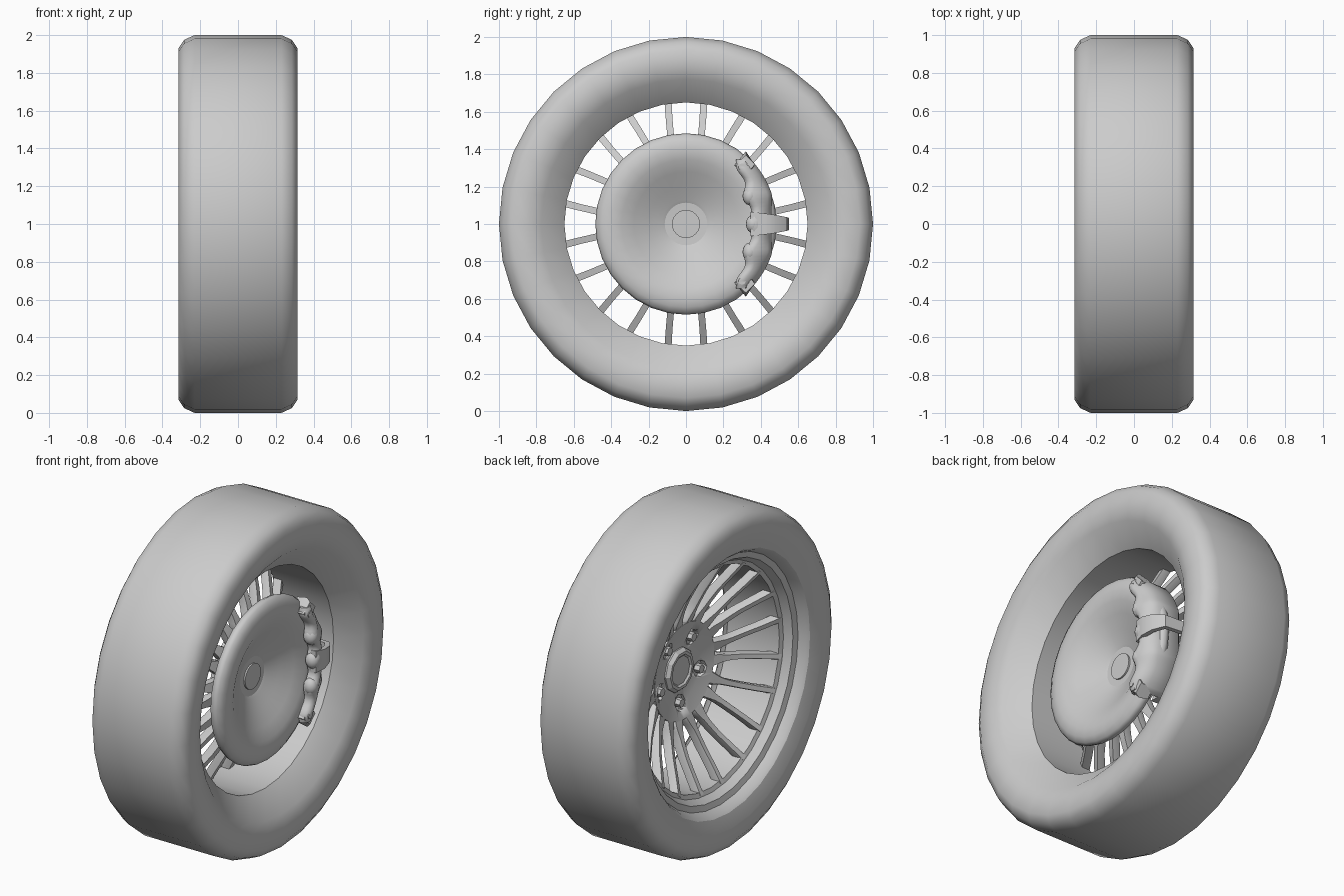
import bpy, bmesh, math
from mathutils import Matrix, Vector

if "Cube" in bpy.data.objects:
    bpy.data.objects.remove(bpy.data.objects["Cube"])

CENTRE = Vector((0, 0, 1))


def finish(name, bm, angle=35):
    """Turn a bmesh built around the axle into an object with smooth shading."""
    bmesh.ops.remove_doubles(bm, verts=bm.verts, dist=1e-5)
    bmesh.ops.recalc_face_normals(bm, faces=bm.faces)
    me = bpy.data.meshes.new(name)
    bm.to_mesh(me)
    bm.free()
    me.shade_smooth()
    me.set_sharp_from_angle(angle=math.radians(angle))
    ob = bpy.data.objects.new(name, me)
    ob.location = CENTRE
    bpy.context.collection.objects.link(ob)
    return ob


def lathe(name, profile, segs=32, angle=35):
    """Spin (x, radius) points about the x axis."""
    bm = bmesh.new()
    rings = []
    for i in range(segs):
        a = math.tau * i / segs
        rings.append([bm.verts.new((x, r * math.cos(a), r * math.sin(a))) for x, r in profile])
    for i in range(segs):
        p, q = rings[i], rings[(i + 1) % segs]
        for j in range(len(profile) - 1):
            bm.faces.new((p[j], p[j + 1], q[j + 1], q[j]))
    bmesh.ops.remove_doubles(bm, verts=bm.verts, dist=1e-5)
    bmesh.ops.dissolve_degenerate(bm, edges=bm.edges, dist=1e-5)
    return finish(name, bm, angle)


def loft(bm, sections, matrix=Matrix()):
    """Skin equal-length sections and cap both ends."""
    rows = [[bm.verts.new(matrix @ Vector(p)) for p in s] for s in sections]
    n = len(rows[0])
    for p, q in zip(rows, rows[1:]):
        for j in range(n):
            bm.faces.new((p[j], p[(j + 1) % n], q[(j + 1) % n], q[j]))
    bm.faces.new(rows[0])
    bm.faces.new(rows[-1][::-1])


def x_cylinder(bm, x0, x1, r, y, z, segs):
    m = Matrix.Translation(((x0 + x1) / 2, y, z)) @ Matrix.Rotation(math.pi / 2, 4, 'Y')
    bmesh.ops.create_cone(bm, cap_ends=True, segments=segs, radius1=r, radius2=r,
                          depth=x1 - x0, matrix=m)


# Tyre
lathe("tyre", [(-.285, .77), (-.31, .85), (-.315, .93), (-.285, .975), (-.23, 1),
               (.23, 1), (.285, .975), (.315, .93), (.313, .84), (.29, .775), (.18, .65)], angle=60)

# Rim barrel with a stepped outer lip
lathe("rim_barrel", [(.18, .65), (-.165, .65), (-.175, .675), (-.22, .70),
                     (-.23, .735), (-.27, .755), (-.285, .77)], angle=25)

# Hub plate with lug holes
plate = lathe("hub_plate", [(.06, 0), (.07, .2), (.05, .285), (.01, .285), (.04, .2), (.055, .12), (.055, 0)])
LUGS = [(.195 * math.cos(a), .195 * math.sin(a)) for a in
        (-math.pi / 2 + math.tau * k / 5 for k in range(5))]
bm = bmesh.new()
for y, z in LUGS:
    x_cylinder(bm, -.1, .06, .048, y, z, 8)
cutter = finish("lug_hole_cutter", bm)
cutter.hide_render = True
cutter.hide_viewport = True
mod = plate.modifiers.new("lug_holes", 'BOOLEAN')
mod.object = cutter
mod.operation = 'DIFFERENCE'

# Lug nuts
bm = bmesh.new()
for y, z in LUGS:
    x_cylinder(bm, .025, .07, .026, y, z, 6)
finish("lug_nuts", bm)

# Centre cap
lathe("centre_cap", [(.06, .13), (.045, .13), (.025, .112), (.025, .095), (.035, .085), (.035, 0)],
      segs=10, angle=20)

# Ten pairs of concave spokes, flared at the root: radius, front x, sideways offset, half width
SPOKE = [(.235, .03, .038, .03), (.28, .012, .048, .04), (.305, .002, .055, .037), (.33, -.007, .06, .029),
         (.36, -.02, .066, .022), (.4, -.037, .073, .019), (.47, -.07, .082, .018),
         (.56, -.122, .09, .018), (.655, -.175, .096, .019)]
bm = bmesh.new()
for k in range(10):
    turn = Matrix.Rotation(math.tau * k / 10, 4, 'X')
    for s in (-1, 1):
        secs = []
        for r, x, o, w in SPOKE:
            secs.append([(x, s * o - w * .75, r), (x, s * o + w * .75, r),
                         (x + .015, s * o + w, r), (x + .055, s * o + w, r),
                         (x + .055, s * o - w, r), (x + .015, s * o - w, r)])
        loft(bm, secs, turn)
finish("spokes", bm)

# Dished brake disc and its axle boss
lathe("brake_disc", [(.085, 0), (.1, .2), (.125, .36), (.135, .44), (.15, .475), (.175, .485), (.195, .475),
                     (.212, .445), (.218, .4), (.208, .345), (.175, .28), (.135, .2),
                     (.1, .13), (.078, .075), (.073, .07), (.073, 0)], angle=70)
lathe("axle_boss", [(.06, .075), (.1, .075), (.1, 0)], segs=24)

# Brake caliper: block over the disc edge, with a wavy inner edge
secs = []
N = 36
for i in range(N + 1):
    z = -.345 + .69 * i / N
    t = abs(z) / .345
    yo = min(.46, math.sqrt(.5 ** 2 - z * z) - .015)
    wave = math.cos(z * math.tau / .15)
    yi = .345 - .08 * t ** 1.5 - .012 * wave
    f = .262 + .018 * (1 - t ** 3) + .005 * wave
    secs.append([(f, yi + .02, z), (f, yi + .05, z), (f - .03, yo - .025, z), (f - .07, yo, z),
                 (.07, yo, z), (.05, yo - .02, z), (.05, yo - .07, z), (.11, yo - .07, z),
                 (.11, yo - .015, z), (.22, yo - .03, z), (.22, yi, z), (f - .02, yi, z)])
bm = bmesh.new()
loft(bm, secs)
finish("brake_caliper", bm, 60)

# Rounded piston bulges on the inner edge of the caliper
bm = bmesh.new()
for z in (-.15, 0, .15):
    m = Matrix.Translation((.245, .36 - abs(z) * .12, z)) @ Matrix.Diagonal((.042, .04, .05, 1))
    bmesh.ops.create_uvsphere(bm, u_segments=16, v_segments=8, radius=1, matrix=m)
finish("caliper_pistons", bm, 60)

# Pointed lugs at both ends of the caliper
bm = bmesh.new()
for s in (-1, 1):
    secs = [[(x, .315, s * (.31 - h)), (x, .365 - .5 * (h - .06), s * .32),
             (x, .32, s * (.325 + h * .85)), (x, .26, s * .315)]
            for x, h in ((.17, .06), (.235, .075), (.255, .05))]
    loft(bm, secs)
    x_cylinder(bm, .24, .272, .02, .3, s * .305, 8)
finish("caliper_end_lugs", bm)

# Tapered bracket that bends over the caliper
path = [(.275, .345, .065), (.29, .41, .058), (.275, .48, .048), (.23, .54, .036), (.09, .552, .032)]
normals = [(1, 0), (1, .1), (.85, .5), (.6, .8), (.1, 1)]
bm = bmesh.new()
secs = []
for (x, y, w), (nx, ny) in zip(path, normals):
    bx, by = x - nx * .03, y - ny * .03
    secs.append([(x, y, -w), (x, y, w), (bx, by, w), (bx, by, -w)])
loft(bm, secs)
finish("caliper_bracket", bm, 40)
